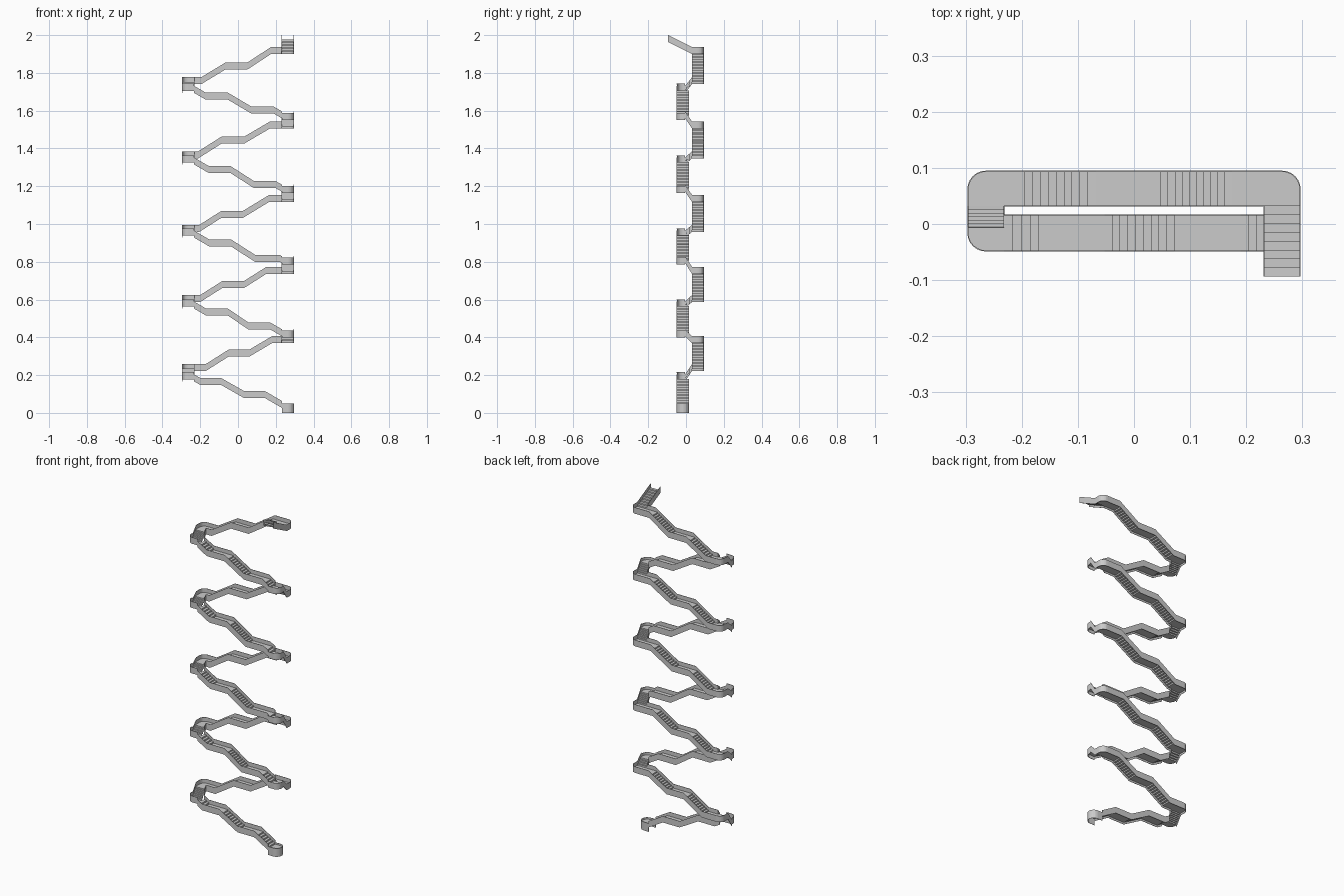
import bpy, bmesh, math

if "Cube" in bpy.data.objects:
    bpy.data.objects.remove(bpy.data.objects["Cube"])

H = 0.037            # parapet height
F = 0.012            # floor level above parapet bottom
XI, XO = 0.232, 0.296
FRONT = (-0.048, 0.016)
BACK = (0.032, 0.094)
R = 0.032
RISE = 0.0083


class Part:
    """Collects sheets, then becomes one thin-walled object."""
    def __init__(self, name):
        self.name, self.bm = name, bmesh.new()

    def face(self, pts):
        self.bm.faces.new([self.bm.verts.new(p) for p in pts])

    def wall(self, pts, h=H):
        for a, b in zip(pts, pts[1:]):
            self.face([a, b, (b[0], b[1], b[2] + h), (a[0], a[1], a[2] + h)])

    def steps(self, pts, place, lo, hi):
        """Folded tread-and-riser sheet following a (distance, height) profile."""
        prof = [pts[0]]
        for (s0, z0), (s1, z1) in zip(pts, pts[1:]):
            n = max(1, round(abs(z1 - z0) / RISE)) if abs(z1 - z0) > 1e-4 else 0
            if n == 0:
                prof.append((s1, z1))
            for i in range(n):
                z = z0 + (z1 - z0) * (i + 1) / n
                prof += [(s0 + (s1 - s0) * i / n, z), (s0 + (s1 - s0) * (i + 1) / n, z)]
        for (s0, z0), (s1, z1) in zip(prof, prof[1:]):
            if abs(s0 - s1) + abs(z0 - z1) > 1e-6:
                self.face([place(s0, lo, z0 + F), place(s1, lo, z1 + F),
                           place(s1, hi, z1 + F), place(s0, hi, z0 + F)])

    def finish(self):
        bmesh.ops.remove_doubles(self.bm, verts=self.bm.verts, dist=1e-5)
        bmesh.ops.recalc_face_normals(self.bm, faces=self.bm.faces)
        me = bpy.data.meshes.new(self.name)
        self.bm.to_mesh(me)
        self.bm.free()
        ob = bpy.data.objects.new(self.name, me)
        bpy.context.collection.objects.link(ob)
        m = ob.modifiers.new("thickness", 'SOLIDIFY')
        m.thickness, m.offset = 0.002, 0


def along_x(s, w, z):
    return (s, w, z)


def along_y(s, w, z):
    return (w, s, z)


def flight(name, pts, lane):
    p = Part(name)
    p.steps(pts, along_x, *lane)
    for y in lane:
        p.wall([(x, y, z) for x, z in pts])
    p.finish()


def landing(name, side, back, floor, base, inner, h=H):
    """Landing with a rounded outer corner; side -1 left, +1 right."""
    sy = 1 if back else -1
    yo = BACK[1] if back else FRONT[0]
    cx, cy = side * (XO - R), yo - sy * R
    arc = [(cx + side * R * math.cos(a), cy + sy * R * math.sin(a))
           for a in [i * math.pi / 12 for i in range(7)]]
    rim = [(side * XO, inner)] + arc + [(side * XI, yo)]
    p = Part(name)
    p.face([(x, y, floor) for x, y in rim + [(side * XI, inner)]])
    p.wall([(x, y, base) for x, y in rim], h)
    p.finish()


def link(name, side, y0, z0, y1, z1):
    """Short stair joining the two lanes, climbing from y0 to y1."""
    p = Part(name)
    p.steps([(y0, z0), (y1, z1)], along_y, *sorted((side * XI, side * XO)))
    p.wall([(side * XO, y0, z0), (side * XO, y1, z1)])
    at = lambda y: z0 + (z1 - z0) * (y - y0) / (y1 - y0)
    p.wall([(side * XI, y, at(y)) for y in (FRONT[1], BACK[0])])
    p.finish()


# front flights: two mid landings (x start, x end, z) each
front = [(.14, .03, .08, -.09, -.20, .148),
         (.17, .055, .442, -.055, -.17, .516),
         (.22, .09, .80, -.035, -.15, .88),
         (.20, .085, 1.19, -.04, -.155, 1.27),
         (.19, .072, 1.584, -.053, -.17, 1.658)]
# back flights: z left, first climb, z middle, second climb, z right
back = [(.222, -.17, -.05, .298, .06, .18, .369),
        (.587, -.20, -.085, .66, .03, .15, .736),
        (.958, -.205, -.087, 1.033, .027, .165, 1.117),
        (1.348, -.21, -.085, 1.427, .035, .17, 1.506),
        (1.74, -.195, -.068, 1.817, .048, .175, 1.90)]

YL = -0.005  # inner edge of front landings
prev = None
for i, (f, b) in enumerate(zip(front, back), 1):
    a0, a1, za, b0, b1, zb = f
    zs = za - .58 * (XI - a0)
    ze = zb + .58 * (XI + b1)
    # front flight climbing left
    flight(f"front_flight_{i}", [(XI, zs), (a0, za), (a1, za), (b0, zb),
                                 (b1, zb), (-XI, ze)], FRONT)
    # right front landing, or the rounded foot of the stair
    if prev is None:
        p = Part("stair_foot")
        c = (FRONT[0] + FRONT[1]) / 2
        arc = [(XO - R + R * math.cos(t), c + R * math.sin(t))
               for t in [-math.pi / 2 + k * math.pi / 12 for k in range(13)]]
        rim = [(XI, FRONT[0])] + arc + [(XI, FRONT[1])]
        p.face([(x, y, zs + F) for x, y in rim])
        p.wall([(x, y, 0) for x, y in rim], 0.05)
        p.finish()
    else:
        landing(f"right_front_landing_{i}", 1, False, zs + F, zs - .008, YL)
        link(f"right_link_{i}", 1, BACK[0], prev, YL, zs)
    # left turn
    landing(f"left_front_landing_{i}", -1, False, ze + F, ze + .012, YL)
    zl, c0, c1, zm, d0, d1, zr = b
    link(f"left_link_{i}", -1, YL, ze, BACK[0], zl)
    landing(f"left_back_landing_{i}", -1, True, zl + F, zl, BACK[0])
    # back flight climbing right
    flight(f"back_flight_{i}", [(-XI, zl), (c0, zl), (c1, zm), (d0, zm),
                                (d1, zr), (XI, zr)], BACK)
    landing(f"right_back_landing_{i}", 1, True, zr + F, zr, BACK[0])
    prev = zr

# last flight, climbing toward the front and ending open
top = Part("top_flight")
pts = [(BACK[0], prev), (-0.094, 2.0 - H)]
top.steps(pts, along_y, XI, XO)
for x in (XI, XO):
    top.wall([(x, y, z) for y, z in pts])
top.finish()
